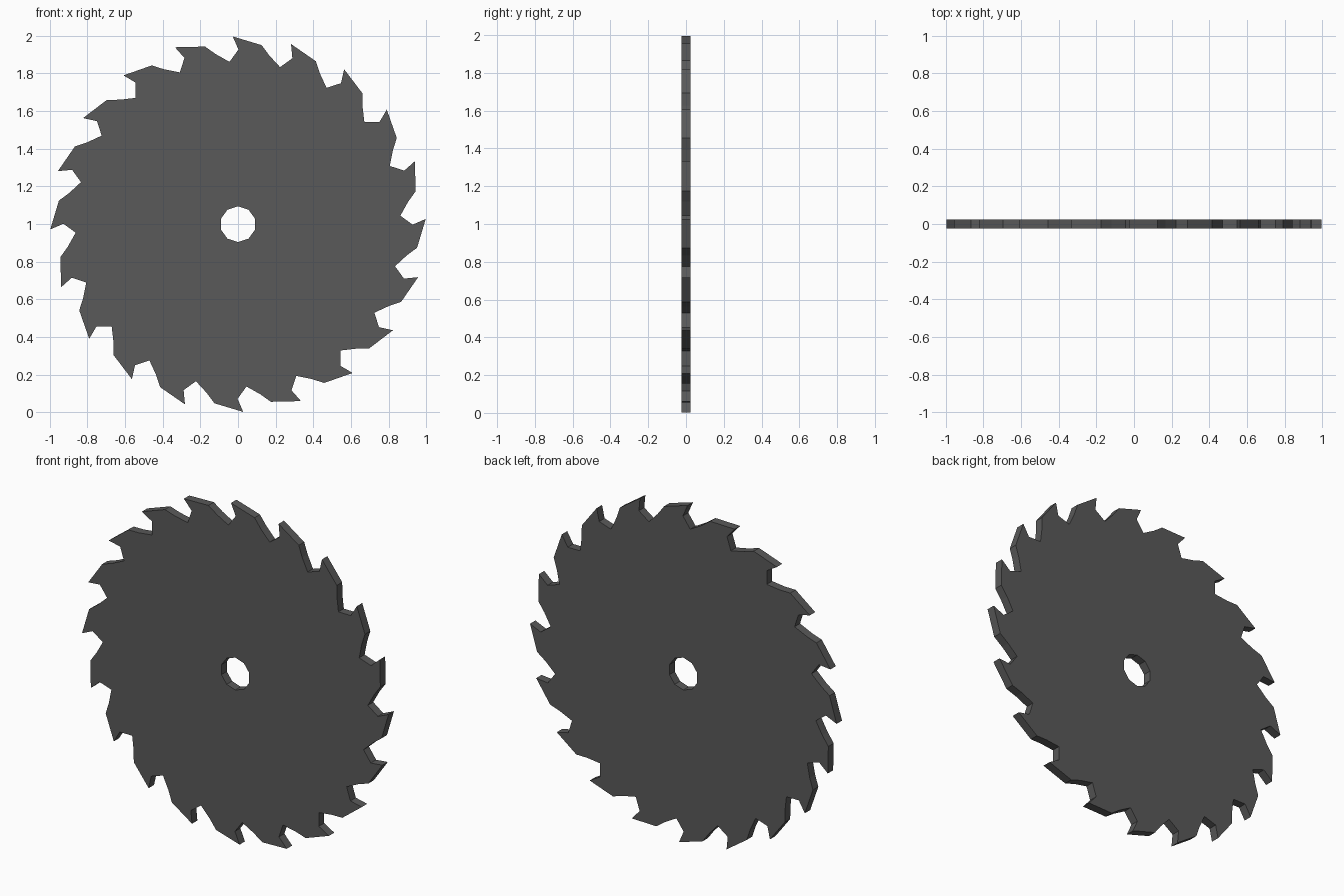
import bpy
from math import cos, sin, radians

if "Cube" in bpy.data.objects:
    bpy.data.objects.remove(bpy.data.objects["Cube"])

TEETH = 20
CENTRE_Z = 1.003
THICKNESS = 0.05
FIRST_TIP = 91.6

# One tooth as (angle offset in degrees, radius): tip, hook, gullet, slope, shoulder
TOOTH = [(0, 0.997), (-1.75, 0.927), (1.4, 0.863), (5.9, 0.911), (8.9, 0.959)]


def polar(angle, radius):
    a = radians(angle)
    return radius * cos(a), radius * sin(a)


def add_outline(curve, points):
    spline = curve.splines.new('POLY')
    spline.points.add(len(points) - 1)
    for p, (x, y) in zip(spline.points, points):
        p.co = (x, y, 0, 1)
    spline.use_cyclic_u = True


# Flat filled profile: toothed rim with an arbor hole
curve = bpy.data.curves.new("saw_blade", 'CURVE')
curve.dimensions = '2D'
curve.fill_mode = 'BOTH'
curve.extrude = THICKNESS / 2
step = 360 / TEETH
add_outline(curve, [polar(FIRST_TIP + i * step + a, r)
                    for i in range(TEETH) for a, r in TOOTH])
add_outline(curve, [polar(90 + i * 36, 0.095) for i in range(10)])

# Stand the blade upright and turn it into a mesh
blade = bpy.data.objects.new("saw_blade", curve)
bpy.context.collection.objects.link(blade)
blade.rotation_euler = (radians(90), 0, 0)
blade.location = (0, 0, CENTRE_Z - 0.004)
bpy.context.view_layer.objects.active = blade
blade.select_set(True)
bpy.ops.object.convert(target='MESH')
blade = bpy.context.object
bpy.ops.object.mode_set(mode='EDIT')
bpy.ops.mesh.select_all(action='SELECT')
bpy.ops.mesh.remove_doubles(threshold=0.0005)
bpy.ops.mesh.normals_make_consistent(inside=False)
bpy.ops.object.mode_set(mode='OBJECT')
bpy.ops.object.shade_flat()

# Dark steel
steel = bpy.data.materials.new("dark_steel")
steel.diffuse_color = (0.1, 0.1, 0.1, 1)
steel.use_nodes = True
steel.node_tree.nodes["Principled BSDF"].inputs["Base Color"].default_value = steel.diffuse_color
blade.data.materials.clear()
blade.data.materials.append(steel)
